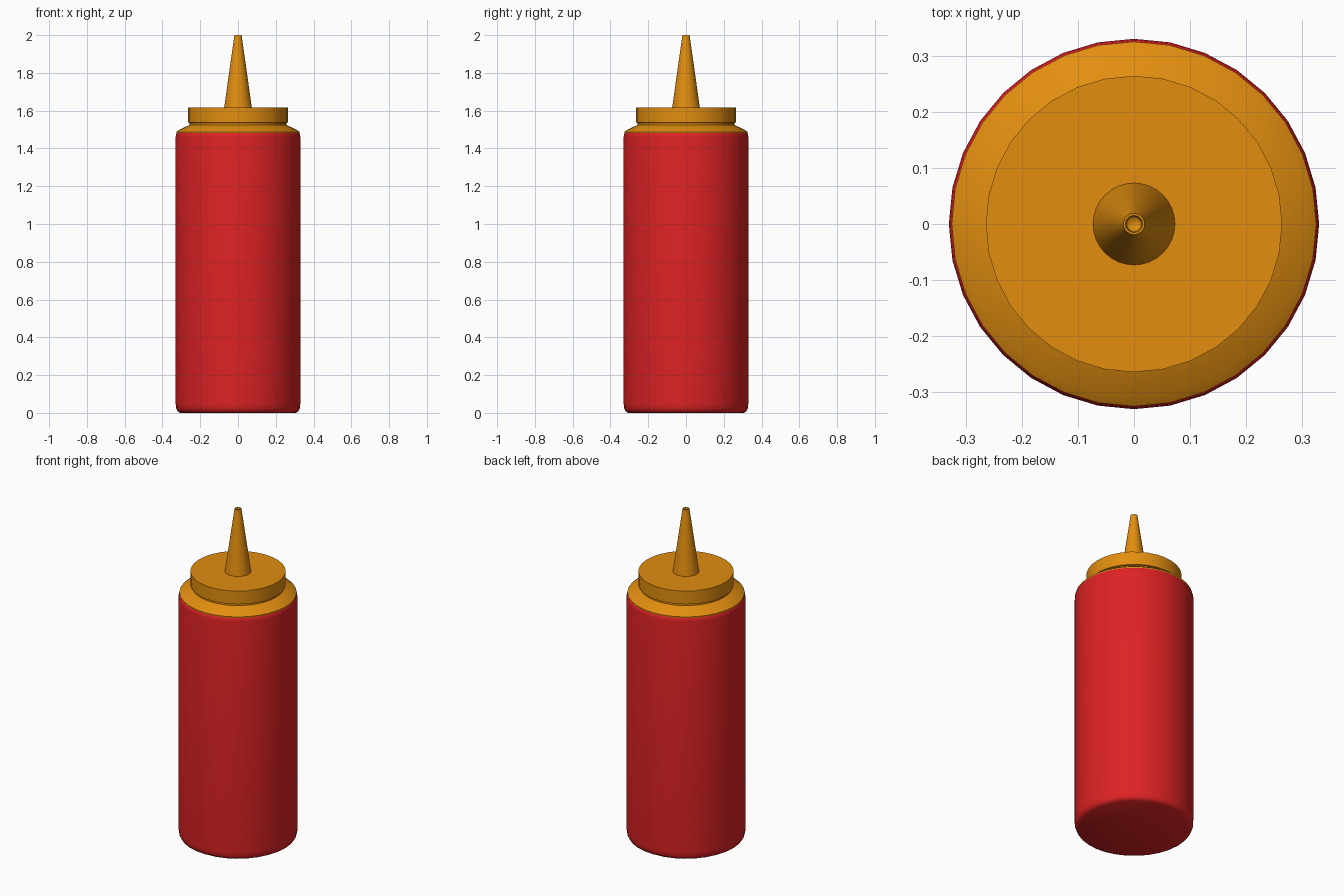
import bpy, bmesh, math

if "Cube" in bpy.data.objects:
    bpy.data.objects.remove(bpy.data.objects["Cube"])

SIDES = 32


def material(name, color):
    m = bpy.data.materials.new(name)
    m.diffuse_color = color
    m.use_nodes = True
    m.node_tree.nodes["Principled BSDF"].inputs["Base Color"].default_value = m.diffuse_color
    return m


red = material("red plastic", (0.73, 0.016, 0.018, 1))
orange = material("orange plastic", (0.76, 0.27, 0.005, 1))


def lathe(name, profile, mat):
    """Spin a (radius, height) profile about z; radius 0 makes a pole."""
    bm = bmesh.new()
    rings = []
    for r, z in profile:
        if r == 0:
            rings.append([bm.verts.new((0, 0, z))])
        else:
            rings.append([bm.verts.new((r * math.cos(2 * math.pi * i / SIDES),
                                        r * math.sin(2 * math.pi * i / SIDES), z))
                          for i in range(SIDES)])
    for a, b in zip(rings, rings[1:]):
        for i in range(SIDES):
            j = (i + 1) % SIDES
            loop = [a[i % len(a)], a[j % len(a)], b[j % len(b)], b[i % len(b)]]
            bm.faces.new(list(dict.fromkeys(loop)))
    bmesh.ops.recalc_face_normals(bm, faces=bm.faces[:])
    me = bpy.data.meshes.new(name)
    bm.to_mesh(me)
    bm.free()
    me.materials.append(mat)
    ob = bpy.data.objects.new(name, me)
    bpy.context.collection.objects.link(ob)
    bpy.ops.object.select_all(action='DESELECT')
    ob.select_set(True)
    bpy.context.view_layer.objects.active = ob
    bpy.ops.object.shade_smooth_by_angle(angle=math.radians(40))
    return ob


# Bottle body with softened bottom and top edges
lathe("bottle_body", [(0, 0), (0.305, 0), (0.32, 0.008), (0.328, 0.025), (0.33, 0.05),
                      (0.33, 1.46), (0.328, 1.475), (0.32, 1.487), (0, 1.487)], red)

# Lid: sloped shoulder, thin groove, cap drum, tapered nozzle with a hollow tip
lathe("lid_and_nozzle", [(0, 1.48), (0.324, 1.48), (0.325, 1.488), (0.31, 1.499),
                         (0.268, 1.519), (0.256, 1.525), (0.256, 1.535),
                         (0.264, 1.537), (0.264, 1.618), (0.073, 1.618),
                         (0.019, 2.0), (0.015, 2.0), (0.013, 1.97), (0, 1.96)], orange)
